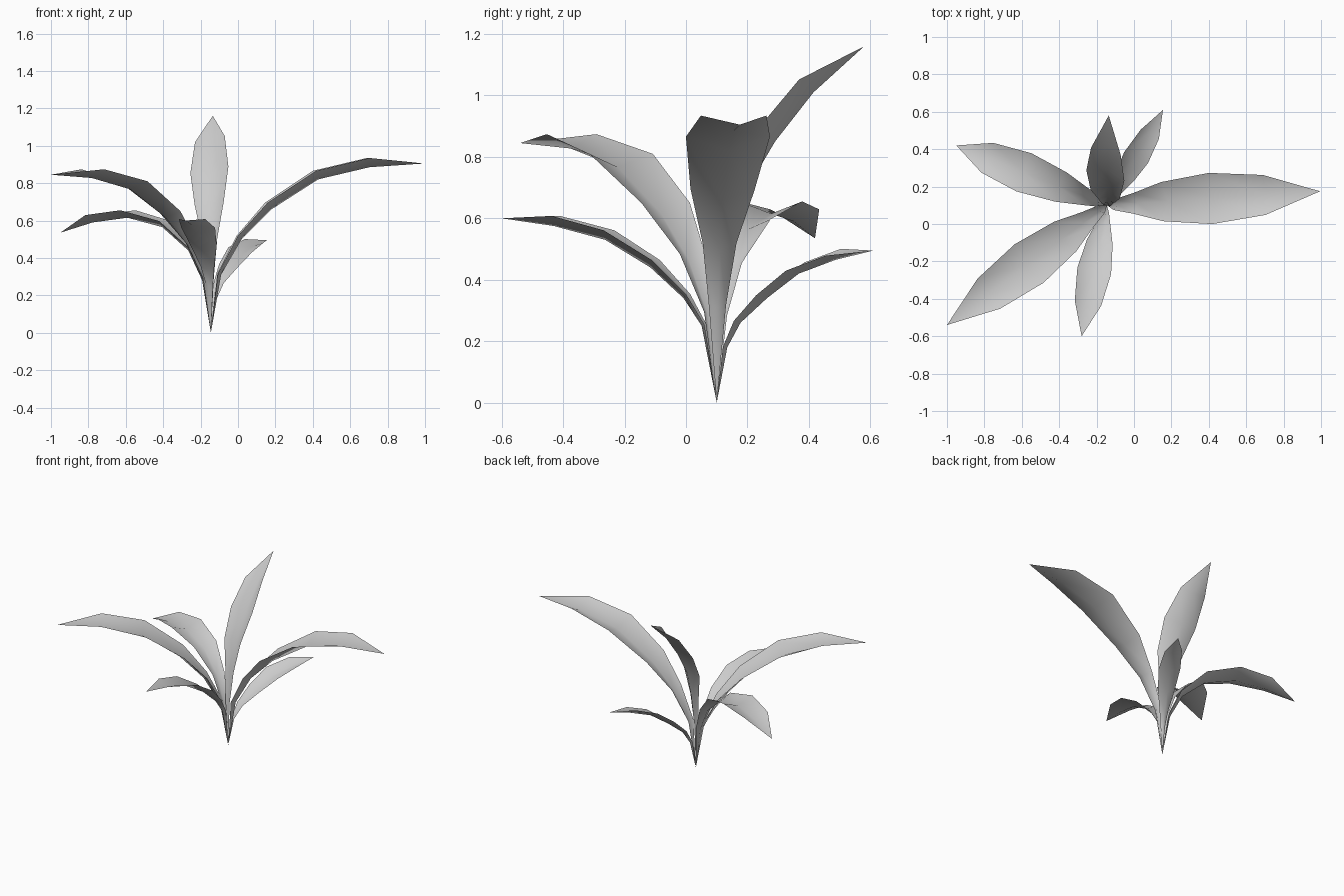
import bpy
import bmesh
import math
from mathutils import Vector, Matrix

cube = bpy.data.objects.get("Cube")
if cube:
    bpy.data.objects.remove(cube, do_unlink=True)

# One pale grey for the whole plant
grey = bpy.data.materials.new("pale_grey")
grey.use_nodes = True
colour = (0.6, 0.6, 0.6, 1)
grey.diffuse_color = colour
grey.node_tree.nodes["Principled BSDF"].inputs["Base Color"].default_value = colour

ROOT = Vector((-0.145, 0.10, 0.0))
HALF_WIDTHS = (0.028, 0.055, 0.105, 0.137, 0.107)
FOLD_DEPTHS = (0.02, 0.03, 0.045, 0.05, 0.05)


def leaf(name, tip, spine, size, roll=0):
    """Folded leaf: spine is (reach, height) from the root, ending at the tip."""
    out = (Vector((tip[0], tip[1], 0)) - ROOT).normalized()
    up = Vector((0, 0, 1))
    side = up.cross(out)
    pts = [ROOT] + [ROOT + out * r + up * z for r, z in spine]
    pts.append(Vector(tip))
    bm = bmesh.new()
    start, end = bm.verts.new(pts[0]), bm.verts.new(pts[-1])
    rings = []
    for i, (w, d) in enumerate(zip(HALF_WIDTHS, FOLD_DEPTHS)):
        along = (pts[i + 2] - pts[i]).normalized()
        turn = Matrix.Rotation(math.radians(roll), 3, along)
        across, normal = turn @ side, turn @ along.cross(side)
        p = pts[i + 1]
        rings.append([bm.verts.new(p + across * w * size * s + normal * d * size * abs(s))
                      for s in (1, 0, -1)])
    for k in (0, 1):
        bm.faces.new((start, rings[0][k + 1], rings[0][k]))
        bm.faces.new((end, rings[-1][k], rings[-1][k + 1]))
        for a, b in zip(rings, rings[1:]):
            bm.faces.new((a[k], a[k + 1], b[k + 1], b[k]))
    for f in bm.faces:
        f.smooth = True
    mesh = bpy.data.meshes.new(name)
    bm.to_mesh(mesh)
    bm.free()
    mesh.materials.append(grey)
    bpy.context.collection.objects.link(bpy.data.objects.new(name, mesh))


# Two broad leaves share one arching spine at different sizes
arch = [(0.055, 0.31), (0.165, 0.50), (0.325, 0.66), (0.575, 0.82), (0.85, 0.885)]
leaf("broad_left_leaf", (0.995, 0.175, 0.905), arch, 1.0)
leaf("broad_front_right_leaf", (-1.0, -0.54, 0.845),
     [(r * 0.935, z * 0.935) for r, z in arch], 0.94)

# Upright, short and drooping leaves
leaf("upright_back_leaf", (-0.135, 0.58, 1.16),
     [(0.015, 0.30), (0.045, 0.50), (0.09, 0.68), (0.19, 0.85), (0.315, 1.01)], 0.78, -17)
leaf("short_front_leaf", (-0.28, -0.60, 0.60),
     [(0.05, 0.25), (0.11, 0.34), (0.22, 0.44), (0.37, 0.53), (0.54, 0.575)], 0.67)
leaf("short_back_leaf", (0.155, 0.61, 0.495),
     [(0.04, 0.18), (0.09, 0.26), (0.19, 0.34), (0.31, 0.42), (0.45, 0.465)], 0.52, 12)
leaf("drooping_back_right_leaf", (-0.95, 0.42, 0.535),
     [(0.05, 0.28), (0.13, 0.44), (0.28, 0.565), (0.48, 0.615), (0.68, 0.59)], 0.8)
